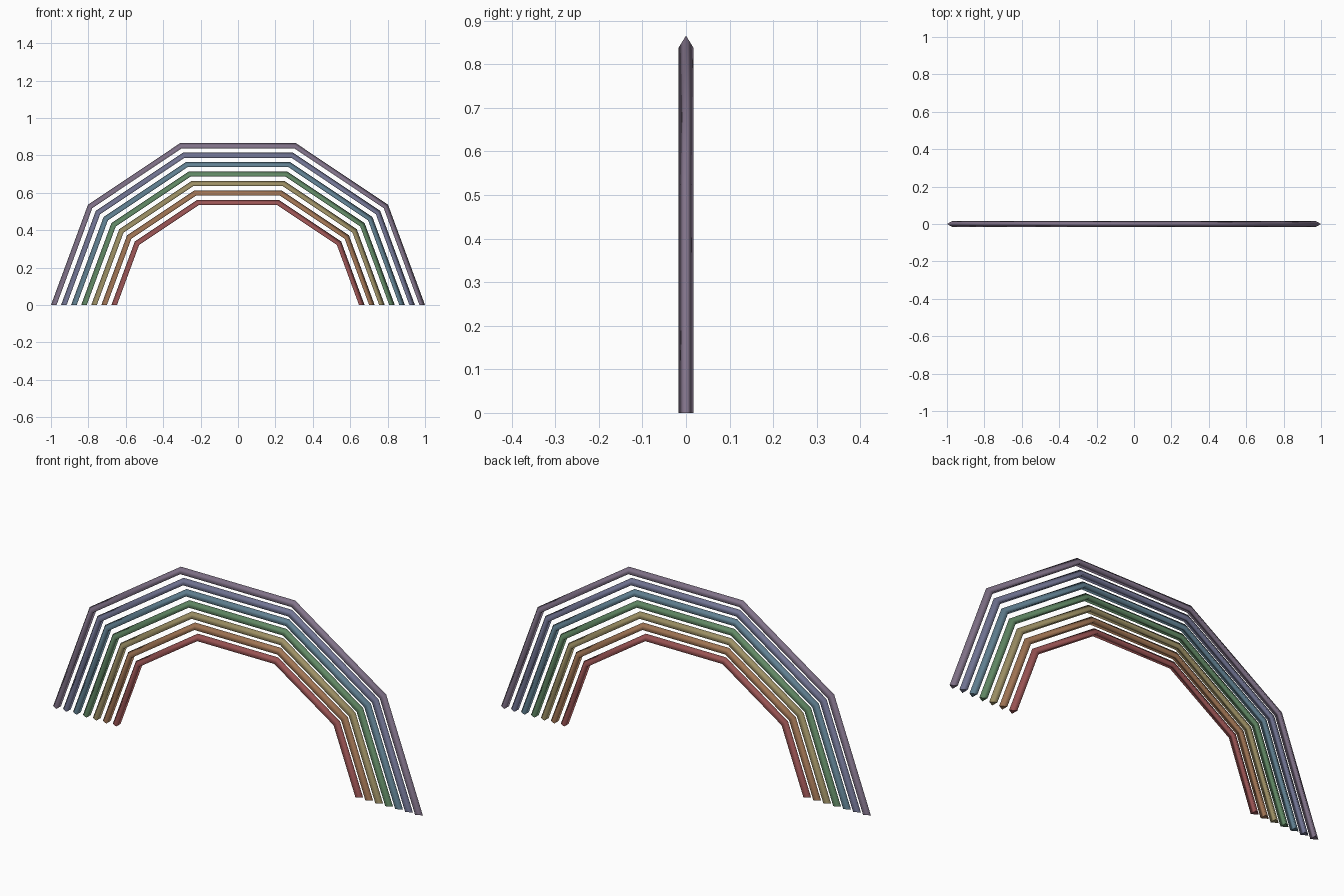
import bpy, bmesh
from mathutils import Vector

if "Cube" in bpy.data.objects:
    bpy.data.objects.remove(bpy.data.objects["Cube"])

# Right half of the outermost arch, along its outer ridge (x, z)
HALF = [Vector(p) for p in ((0.995, 0.0), (0.802, 0.537), (0.309, 0.866))]
HALF[0].x = 1.0
SPACING, DEPTH, HALF_WIDTH = 0.0505, 0.028, 0.017

COLOURS = {
    "violet": (0.22, 0.17, 0.25, 1),
    "indigo": (0.17, 0.18, 0.30, 1),
    "blue": (0.12, 0.22, 0.29, 1),
    "green": (0.12, 0.25, 0.13, 1),
    "yellow": (0.34, 0.28, 0.13, 1),
    "orange": (0.36, 0.18, 0.09, 1),
    "red": (0.33, 0.09, 0.09, 1),
}


def inset_path(d):
    """Full arch path, moved inward by d with mitred corners and feet on the ground."""
    dirs = [(b - a).normalized() for a, b in zip(HALF, HALF[1:])] + [Vector((-1, 0))]
    normals = [Vector((t.y, -t.x)) for t in dirs]
    pts = [HALF[0] - Vector((d / normals[0].x, 0))]
    for p, n1, n2 in zip(HALF[1:], normals, normals[1:]):
        pts.append(p - (n1 + n2) * (d / (1 + n1.dot(n2))))
    return pts + [Vector((-p.x, p.y)) for p in reversed(pts)]


def make_band(name, colour, inset):
    """Three-sided bar: a ridge on the outside and a flat inner face."""
    bm = bmesh.new()
    rings = []
    for o, i in zip(inset_path(inset), inset_path(inset + DEPTH)):
        rings.append([bm.verts.new((o.x, 0, o.y)),
                      bm.verts.new((i.x, HALF_WIDTH, i.y)),
                      bm.verts.new((i.x, -HALF_WIDTH, i.y))])
    for a, b in zip(rings, rings[1:]):
        for k in range(3):
            j = (k + 1) % 3
            bm.faces.new((a[k], a[j], b[j], b[k])).smooth = True
    bm.faces.new(rings[0])
    bm.faces.new(rings[-1])
    # Keep the cut feet crisp
    for e in bm.edges:
        if any(not f.smooth for f in e.link_faces):
            e.smooth = False
    bmesh.ops.recalc_face_normals(bm, faces=bm.faces)
    mesh = bpy.data.meshes.new(name)
    bm.to_mesh(mesh)
    bm.free()
    mat = bpy.data.materials.new(name)
    mat.diffuse_color = colour
    mat.use_nodes = True
    mat.node_tree.nodes["Principled BSDF"].inputs["Base Color"].default_value = mat.diffuse_color
    mesh.materials.append(mat)
    bpy.context.collection.objects.link(bpy.data.objects.new(name, mesh))


# Seven nested rainbow bands, outermost first
for n, (colour_name, colour) in enumerate(COLOURS.items()):
    make_band(f"{colour_name}_band", colour, n * SPACING)
